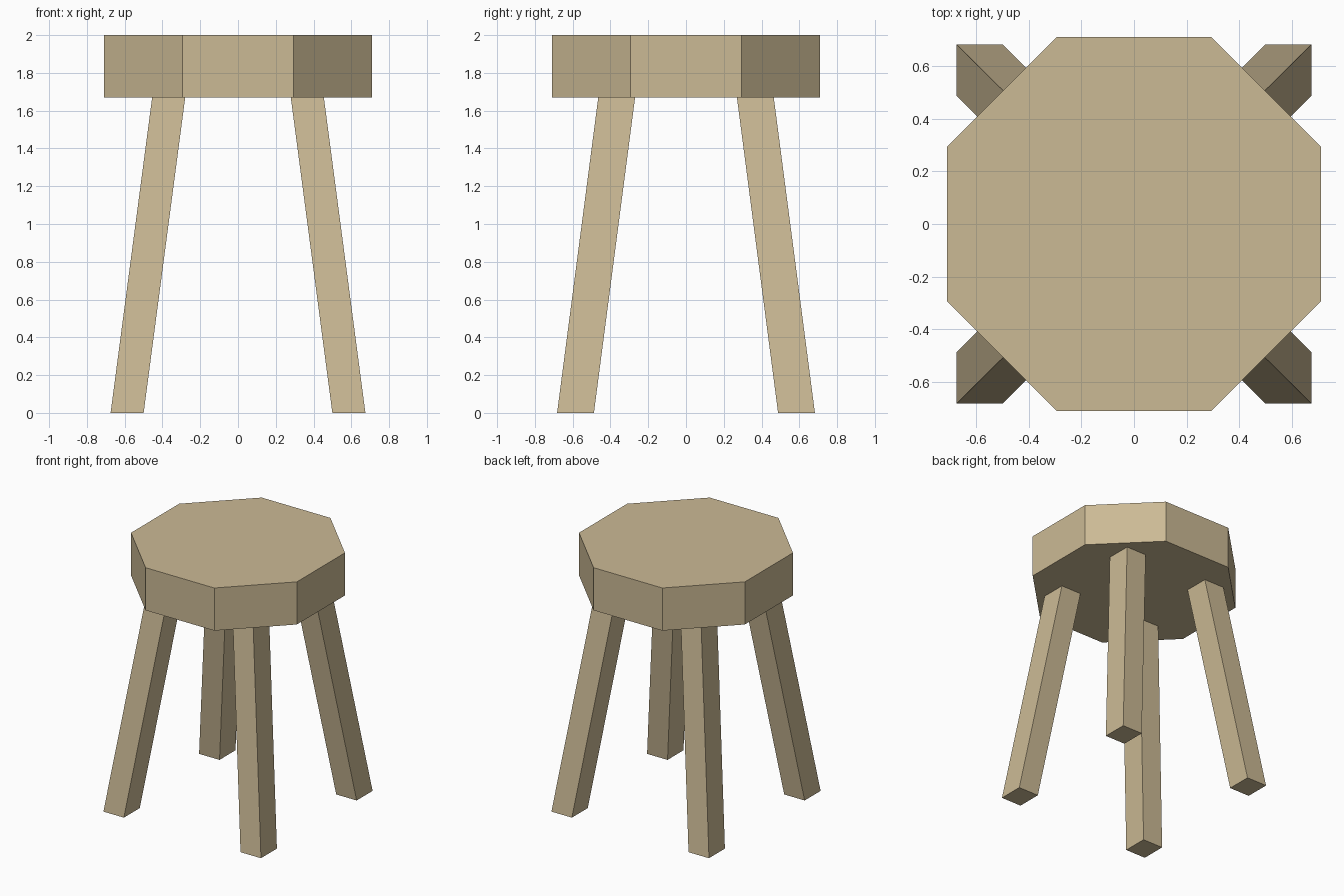
import bpy
import bmesh
import math
from mathutils import Matrix

if "Cube" in bpy.data.objects:
    bpy.data.objects.remove(bpy.data.objects["Cube"], do_unlink=True)

SEAT_BOTTOM, SEAT_TOP = 1.67, 2.0
SEAT_APOTHEM = 0.71

# Single wood colour
wood = bpy.data.materials.new("pale wood")
wood.use_nodes = True
wood.diffuse_color = (0.6, 0.49, 0.3, 1)
wood.node_tree.nodes["Principled BSDF"].inputs["Base Color"].default_value = wood.diffuse_color


def add_object(name, bm):
    bmesh.ops.recalc_face_normals(bm, faces=bm.faces)
    mesh = bpy.data.meshes.new(name)
    bm.to_mesh(mesh)
    bm.free()
    mesh.materials.append(wood)
    obj = bpy.data.objects.new(name, mesh)
    bpy.context.collection.objects.link(obj)
    return obj


# Thick octagonal seat with flat sides facing the axes
bm = bmesh.new()
radius = SEAT_APOTHEM / math.cos(math.pi / 8)
placement = (Matrix.Translation((0, 0, (SEAT_BOTTOM + SEAT_TOP) / 2))
             @ Matrix.Rotation(math.pi / 8, 4, "Z"))
bmesh.ops.create_cone(bm, cap_ends=True, segments=8, radius1=radius, radius2=radius,
                      depth=SEAT_TOP - SEAT_BOTTOM, matrix=placement)
add_object("seat", bm)


# Square legs, sheared outwards towards the floor
def add_leg(name, sx, sy):
    bm = bmesh.new()
    bmesh.ops.create_cube(bm, size=1)
    for v in bm.verts:
        top = v.co.z > 0
        x = (0.367 if top else 0.587) + v.co.x * 0.175
        y = (0.367 if top else 0.585) + v.co.y * 0.195
        v.co = (sx * x, sy * y, SEAT_BOTTOM if top else 0)
    add_object(name, bm)


for side, sx in (("left", 1), ("right", -1)):
    for end, sy in (("front", -1), ("back", 1)):
        add_leg(f"{end}_{side}_leg", sx, sy)
